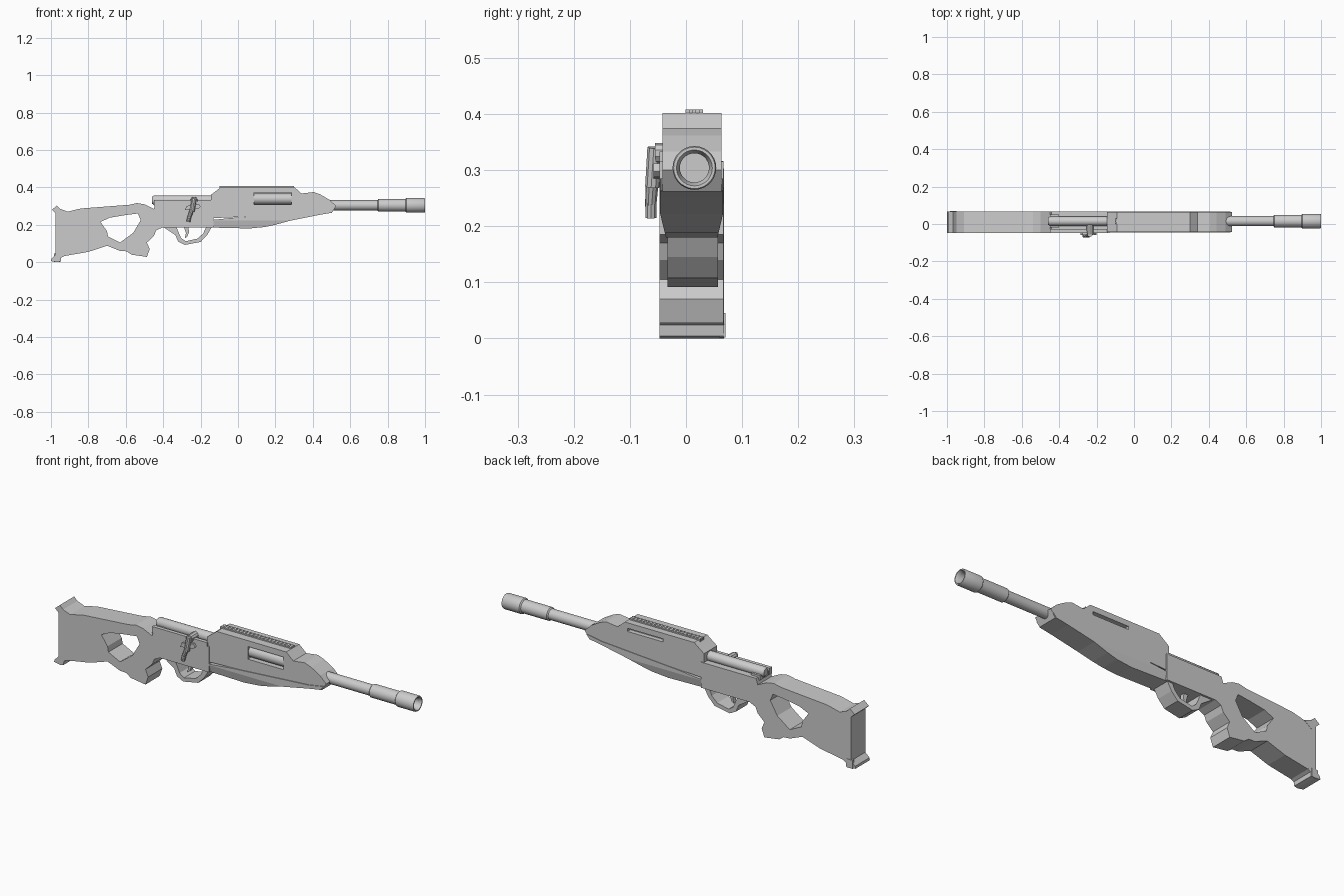
import bpy, bmesh, math
from mathutils import Vector

if "Cube" in bpy.data.objects:
    bpy.data.objects.remove(bpy.data.objects["Cube"])

YC = 0.011  # centre line of the body


def link(name, bm, smooth=False):
    bmesh.ops.recalc_face_normals(bm, faces=bm.faces[:])
    me = bpy.data.meshes.new(name)
    bm.to_mesh(me)
    bm.free()
    ob = bpy.data.objects.new(name, me)
    bpy.context.collection.objects.link(ob)
    if smooth:
        bpy.ops.object.select_all(action='DESELECT')
        ob.select_set(True)
        bpy.context.view_layer.objects.active = ob
        bpy.ops.object.shade_smooth_by_angle(angle=math.radians(35))
    return ob


def prism(name, pts, y0, y1, tuck=None):
    """Side profile (x, z) extruded in y; tuck=(z, zmin, scale) narrows the part below z."""
    bm = bmesh.new()
    f = bm.faces.new([bm.verts.new((x, y0, z)) for x, z in pts])
    ext = bmesh.ops.extrude_face_region(bm, geom=[f])
    bmesh.ops.translate(bm, vec=(0, y1 - y0, 0),
                        verts=[v for v in ext['geom'] if isinstance(v, bmesh.types.BMVert)])
    if tuck:
        zt, zmin, s = tuck
        bmesh.ops.bisect_plane(bm, geom=bm.verts[:] + bm.edges[:] + bm.faces[:],
                               plane_co=(0, 0, zt), plane_no=(0, 0, 1))
        for v in bm.verts:
            if v.co.z < zt:
                k = min(1, (zt - v.co.z) / (zt - zmin))
                v.co.y = YC + (v.co.y - YC) * (1 + (s - 1) * k)
        bmesh.ops.triangulate(bm, faces=[f for f in bm.faces if len(f.verts) > 4])
    return link(name, bm)


def box(name, x0, x1, y0, y1, z0, z1):
    return prism(name, [(x0, z0), (x1, z0), (x1, z1), (x0, z1)], y0, y1)


def lathe_x(name, prof, y, z, n=24):
    """Closed ring sections (x, radius) around an axis parallel to x; ends are capped."""
    bm = bmesh.new()
    rings = [[bm.verts.new((x, y + r * math.cos(2 * math.pi * i / n),
                            z + r * math.sin(2 * math.pi * i / n))) for i in range(n)]
             for x, r in prof]
    for a, b in zip(rings, rings[1:]):
        for i in range(n):
            bm.faces.new((a[i], a[(i + 1) % n], b[(i + 1) % n], b[i]))
    bm.faces.new(rings[0])
    bm.faces.new(rings[-1])
    return link(name, bm, True)


def rod(name, p, q, r0, r1, n=10):
    p, q = Vector(p), Vector(q)
    bm = bmesh.new()
    bmesh.ops.create_cone(bm, cap_ends=True, segments=n, radius1=r0, radius2=r1, depth=(q - p).length)
    rot = (q - p).to_track_quat('Z', 'Y').to_matrix()
    for v in bm.verts:
        v.co = rot @ v.co + (p + q) / 2
    return link(name, bm, True)


def cut(ob, cutter):
    m = ob.modifiers.new("cut", 'BOOLEAN')
    m.operation, m.object, m.solver = 'DIFFERENCE', cutter, 'EXACT'
    cutter.hide_render = True
    cutter.hide_set(True)


# Stock with thumbhole and grip, running into the receiver bed
stock = prism("stock", [
    (-.975, .27), (-.91, .27), (-.84, .287), (-.58, .307), (-.54, .316), (-.50, .309), (-.45, .285),
    (-.44, .315), (-.13, .315), (-.13, .185), (-.405, .185), (-.437, .17), (-.45, .14), (-.487, .105),
    (-.472, .07), (-.487, .028), (-.57, .04), (-.595, .058), (-.63, .06), (-.70, .088), (-.80, .055),
    (-.945, .03), (-.975, .03)], -.047, .067)
cut(stock, prism("thumbhole_cutter", [
    (-.735, .215), (-.685, .238), (-.60, .252), (-.535, .26), (-.52, .225), (-.56, .157),
    (-.63, .105), (-.695, .137), (-.70, .165)], -.2, .2))

# Butt plate with flared toe and heel
prism("butt_plate", [(-.995, .28), (-.968, .303), (-.95, .285), (-.91, .27), (-.95, .24), (-.95, .06),
                     (-.93, .032), (-.945, .024), (-.948, .004), (-.965, 0), (-1, .006), (-.998, .018),
                     (-.975, .04), (-.975, .262)], -.047, .068)
box("butt_toe_cap", -.985, -.95, .06, .07, .002, .045)

# Trigger guard and trigger
guard = prism("trigger_guard", [(-.40, .188), (-.335, .145), (-.32, .11), (-.285, .092), (-.20, .108),
                                (-.165, .145), (-.14, .188)], -.033, .057)
cut(guard, prism("guard_cutter", [(-.335, .20), (-.305, .13), (-.28, .112), (-.215, .126),
                                  (-.185, .155), (-.165, .20)], -.2, .2))
cut(guard, box("guard_rear_cutter", -.42, -.1, -.2, .2, .186, .25))
prism("trigger", [(-.29, .19), (-.265, .19), (-.262, .16), (-.272, .135), (-.285, .128), (-.278, .155)],
      0, .022)

# Receiver: side rail, round bolt body and chamber block
box("receiver_side", -.45, -.14, -.047, -.028, .30, .333)
lathe_x("bolt_body", [(-.46, .018), (-.45, .025), (-.13, .025)], .015, .331)
box("rear_tang", -.45, -.40, -.02, .05, .30, .325)

# Bolt handle with elbow and knob
rod("bolt_root", (-.235, .01, .33), (-.235, -.055, .33), .02, .018)
rod("bolt_arm", (-.235, -.055, .34), (-.245, -.060, .27), .014, .013)
rod("bolt_lower_arm", (-.245, -.060, .285), (-.262, -.063, .235), .012, .010)
rod("bolt_knob", (-.258, -.0625, .25), (-.266, -.0625, .216), .0105, .0105)
prism("bolt_lug", [(-.285, .278), (-.275, .30), (-.21, .312), (-.20, .298), (-.21, .288)], -.058, -.04)

# Fore-end: upper shroud and tapered lower half
shroud = prism("shroud", [
    (-.145, .235), (-.145, .36), (-.125, .375), (-.09, .402), (.30, .402), (.34, .367), (.405, .375),
    (.44, .362), (.49, .333), (.525, .30), (.50, .262), (.43, .26)], -.042, .063)
cut(shroud, box("side_window_cutter", .085, .285, -.1, .03, .308, .372))
cut(shroud, box("far_slot_cutter", .085, .285, .04, .1, .358, .374))
prism("fore_end", [
    (-.145, .185), (-.145, .225), (.0, .24), (.43, .27), (.515, .285), (.495, .263), (.43, .252), (.28, .222),
    (.20, .20), (.145, .188), (.06, .18)], -.046, .066, (.222, .18, .82))
lathe_x("window_tube", [(.08, .029), (.29, .029)], -.010, .338)

# Low ribbed rail along the top
for i in range(3):
    y = -.001 + i * .012
    box(f"top_rib_{i}", -.10, .30, y, y + .007, .395, .408)
for i in range(20):
    x = -.095 + i * .02
    box(f"rail_tooth_{i}", x, x + .01, -.001, .03, .395, .4085)

# Stepped barrel with hollow muzzle
lathe_x("barrel", [(.40, .027), (.745, .027), (.75, .033), (.895, .033), (.90, .039), (.995, .039),
                   (1.0, .037), (1.0, .032), (.985, .026), (.88, .026)], .015, .304, 28)
